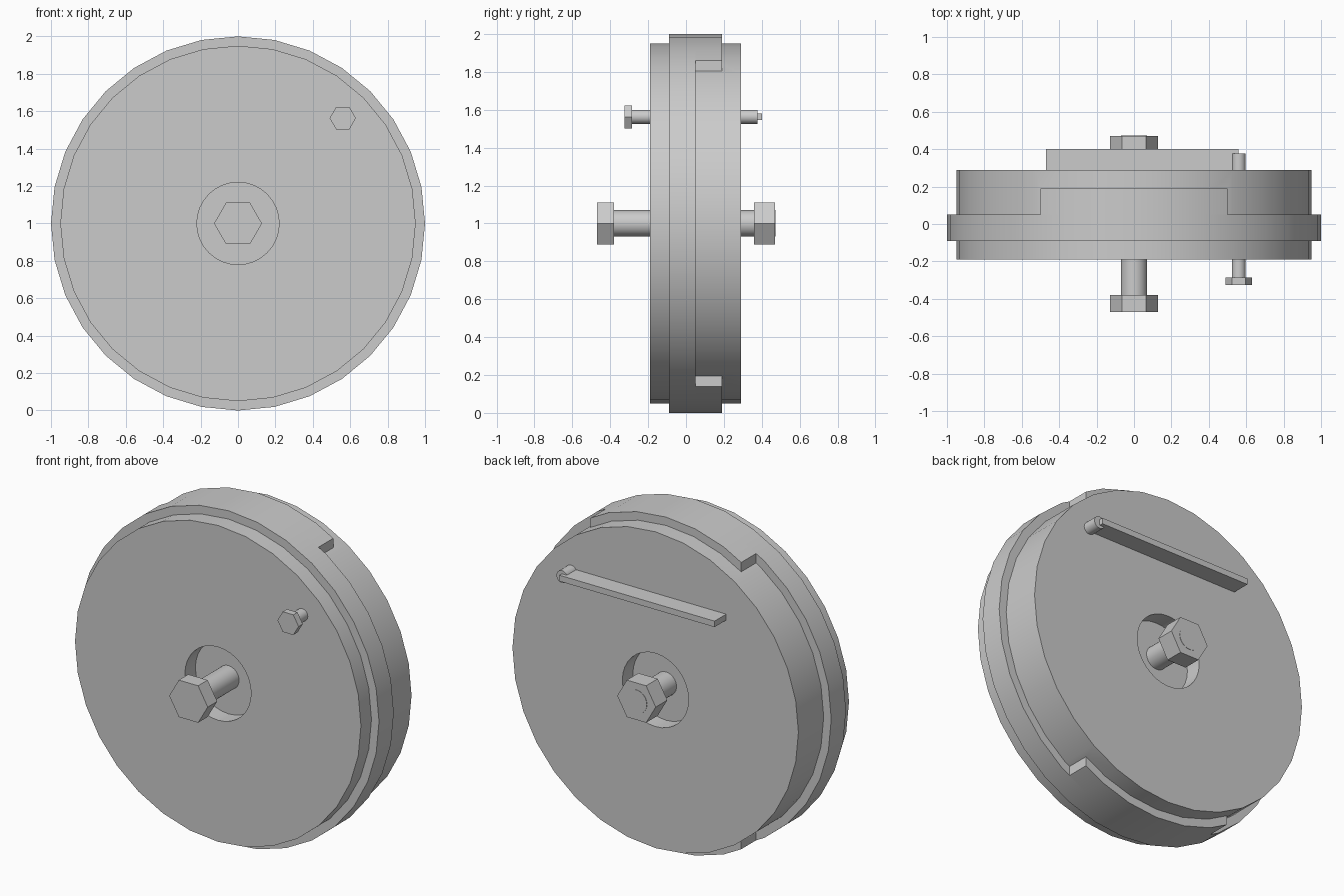
import bpy, bmesh, math
from mathutils import Vector

if "Cube" in bpy.data.objects:
    bpy.data.objects.remove(bpy.data.objects["Cube"])

grey = bpy.data.materials.new("light_grey")
grey.use_nodes = True
colour = (0.6, 0.6, 0.6, 1)
grey.diffuse_color = colour
grey.node_tree.nodes["Principled BSDF"].inputs["Base Color"].default_value = colour

CENTRE = (0, 1)


def finish(name, bm):
    bmesh.ops.recalc_face_normals(bm, faces=bm.faces)
    mesh = bpy.data.meshes.new(name)
    bm.to_mesh(mesh)
    bm.free()
    mesh.materials.append(grey)
    obj = bpy.data.objects.new(name, mesh)
    bpy.context.collection.objects.link(obj)
    return obj


def lathe(name, profile, sides=32, at=CENTRE, clip=None):
    """Revolve a closed (radius, y) profile around an axis along y."""
    bm = bmesh.new()
    rings = []
    for r, y in profile:
        ring = []
        for i in range(sides):
            a = math.tau * i / sides
            ring.append(bm.verts.new((at[0] + r * math.cos(a), y, at[1] + r * math.sin(a))))
        rings.append(ring)
    solid = len(profile) == 2
    for k in range(1 if solid else len(rings)):
        p, q = rings[k], rings[(k + 1) % len(rings)]
        for i in range(sides):
            j = (i + 1) % sides
            bm.faces.new((p[i], p[j], q[j], q[i]))
    if solid:
        for ring in rings:
            bm.faces.new(ring)
    if clip:
        # Keep only the band between x = -clip and x = clip
        for s in (-1, 1):
            geom = bm.verts[:] + bm.edges[:] + bm.faces[:]
            cut = bmesh.ops.bisect_plane(bm, geom=geom, plane_co=Vector((s * clip, 0, 0)),
                                         plane_no=Vector((s, 0, 0)), clear_outer=True)
            edges = [e for e in cut["geom_cut"] if isinstance(e, bmesh.types.BMEdge)]
            bmesh.ops.holes_fill(bm, edges=edges)
    return finish(name, bm)


def rod(name, r, y0, y1, sides=32, at=CENTRE):
    return lathe(name, [(r, y0), (r, y1)], sides, at)


def box(name, x0, x1, y0, y1, z0, z1):
    bm = bmesh.new()
    bmesh.ops.create_cube(bm, size=1)
    for v in bm.verts:
        v.co = ((x0 + x1) / 2 + v.co.x * (x1 - x0),
                (y0 + y1) / 2 + v.co.y * (y1 - y0),
                (z0 + z1) / 2 + v.co.z * (z1 - z0))
    return finish(name, bm)


def plate(name, y0, y1):
    return lathe(name, [(0.95, y0), (0.95, y1), (0.22, y1), (0.22, y0)])


# Wheel: rim disc, raised band across its back, and two bored side plates
parts = [
    rod("rim_disc", 1.0, -0.09, 0.05),
    lathe("rim_band", [(1.0, 0.05), (1.0, 0.19)], clip=0.5),
    plate("front_plate", -0.19, -0.09),
]
back = plate("back_plate", 0.05, 0.29)
parts.append(back)

# Slot in the back plate that receives the band
slot = box("slot_cutter", -0.5, 0.5, -0.1, 0.19, -0.2, 2.2)
slot.hide_render = True
mod = back.modifiers.new("slot", "BOOLEAN")
mod.object = slot
mod.operation = "DIFFERENCE"
mod.solver = "EXACT"
bpy.context.view_layer.objects.active = back
bpy.ops.object.modifier_apply(modifier=mod.name)
bpy.data.objects.remove(slot)

# Axle bolt with head and nut
parts += [
    rod("axle_shaft", 0.07, -0.38, 0.472),
    rod("axle_head", 0.128, -0.47, -0.38, 6),
    lathe("axle_nut", [(0.128, 0.36), (0.128, 0.47), (0.07, 0.47), (0.07, 0.36)], 6),
]
# Replace the hexagonal bore of the nut by a plain solid nut
bpy.data.objects.remove(parts.pop())
parts.append(rod("axle_nut", 0.128, 0.36, 0.47, 6))

# Small pivot bolt and the lever bar on the back
PIVOT = (0.56, 1.563)
parts += [
    rod("pivot_shaft", 0.037, -0.285, 0.377, 24, PIVOT),
    rod("pivot_head", 0.07, -0.325, -0.285, 6, PIVOT),
    box("lever_bar", -0.47, 0.56, 0.29, 0.4, 1.545, 1.581),
]

# Smooth the round walls, keep the edges sharp
bpy.ops.object.select_all(action="DESELECT")
for obj in parts:
    obj.select_set(True)
bpy.context.view_layer.objects.active = parts[0]
bpy.ops.object.shade_smooth_by_angle(angle=math.radians(30))
